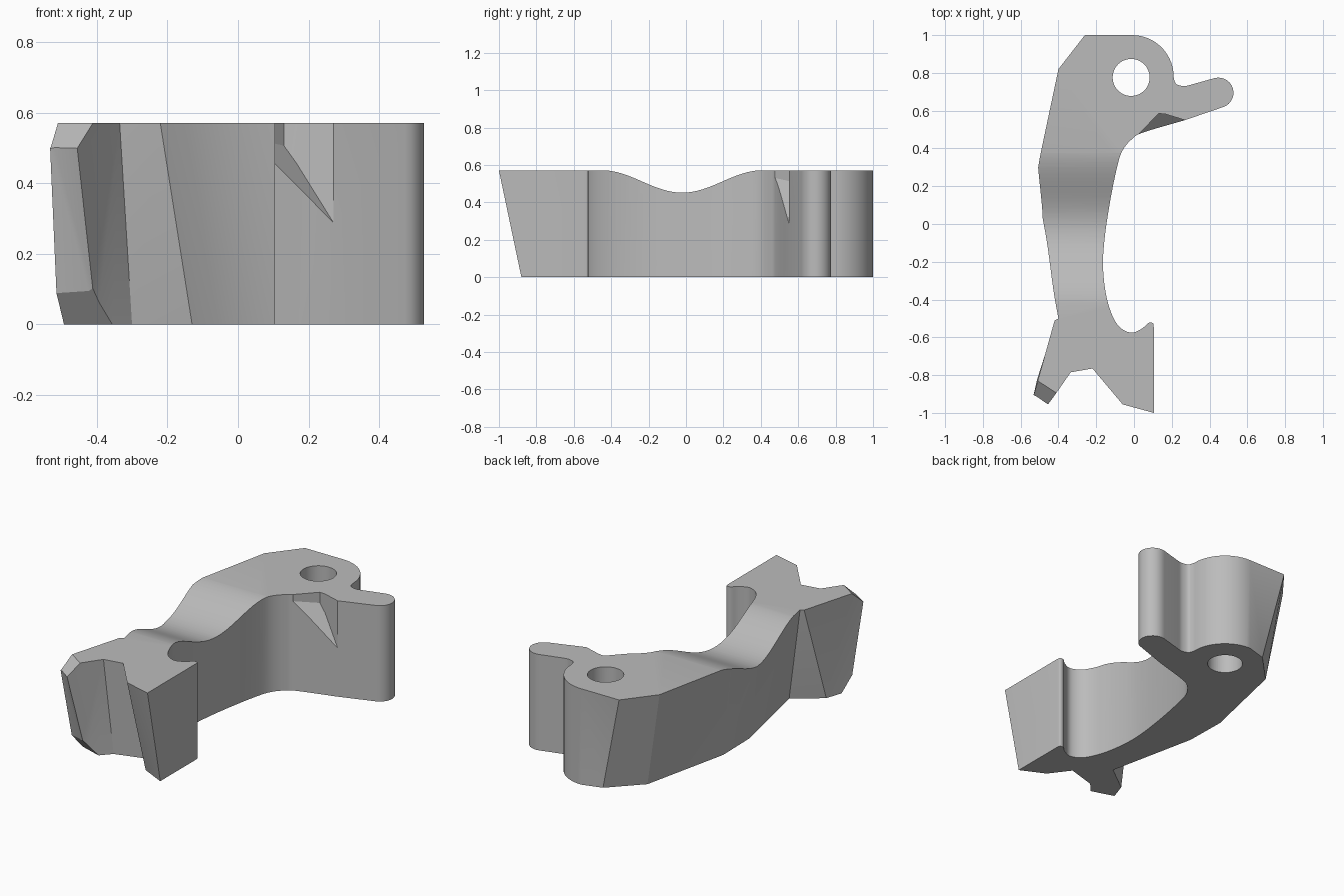
import bpy, bmesh
from math import sin, cos, pi, radians
from mathutils import Vector

if "Cube" in bpy.data.objects:
    bpy.data.objects.remove(bpy.data.objects["Cube"])

HEIGHT = 0.57

grey = bpy.data.materials.new("plain grey")
grey.use_nodes = True
colour = (0.5, 0.5, 0.5, 1)
grey.diffuse_color = colour
grey.node_tree.nodes["Principled BSDF"].inputs["Base Color"].default_value = colour


def arc(cx, cy, r, start, end, n=14):
    angles = [radians(start + (end - start) * i / n) for i in range(n + 1)]
    return [(cx + r * cos(a), cy + r * sin(a)) for a in angles]


def spline(pts, n=5):
    """Smooth path through the given points."""
    v = [Vector(p) for p in pts]
    v = [2 * v[0] - v[1]] + v + [2 * v[-1] - v[-2]]
    out = []
    for a, b, c, d in zip(v, v[1:], v[2:], v[3:]):
        for i in range(n):
            t = i / n
            p = 2 * b + (c - a) * t + (2 * a - 5 * b + 4 * c - d) * t * t
            out.append(tuple((p + (3 * b - a - 3 * c + d) * t ** 3) / 2))
    return out + [tuple(pts[-1])]


def loft(name, low, high, chamfers=()):
    """Solid between two matching closed outlines, trimmed by planes."""
    bm = bmesh.new()
    a = [bm.verts.new(p) for p in low]
    b = [bm.verts.new(p) for p in high]
    for i in range(len(a)):
        j = (i + 1) % len(a)
        bm.faces.new((a[i], a[j], b[j], b[i]))
    bm.faces.new(a)
    bm.faces.new(b)
    bmesh.ops.recalc_face_normals(bm, faces=bm.faces)
    bmesh.ops.triangulate(bm, faces=bm.faces[:])
    for tri in chamfers:
        p, q, r = map(Vector, tri)
        normal = (q - p).cross(r - p).normalized()
        if normal.dot(Vector((0, 0, HEIGHT / 2)) - p) > 0:
            normal = -normal
        geom = bm.verts[:] + bm.edges[:] + bm.faces[:]
        cut = bmesh.ops.bisect_plane(bm, geom=geom, plane_co=p, plane_no=normal, clear_outer=True)
        rim = [e for e in cut["geom_cut"] if isinstance(e, bmesh.types.BMEdge)]
        bmesh.ops.contextual_create(bm, geom=rim)
    bmesh.ops.recalc_face_normals(bm, faces=bm.faces)
    mesh = bpy.data.meshes.new(name)
    bm.to_mesh(mesh)
    bm.free()
    mesh.materials.append(grey)
    ob = bpy.data.objects.new(name, mesh)
    bpy.context.collection.objects.link(ob)
    return ob


# Straight-walled side: rounded head, finger and long inner curve
wall = arc(-0.01, 0.78, 0.22, 90, 0)
wall += spline([(0.212, 0.765), (0.225, 0.74), (0.265, 0.73), (0.3, 0.737)], 4)
wall += arc(0.447, 0.695, 0.08, 106, -72)
wall += spline([(0.27, 0.55), (0.05, 0.485), (-0.01, 0.45), (-0.06, 0.39),
                (-0.09, 0.3), (-0.13, 0.1), (-0.158, -0.1), (-0.163, -0.25),
                (-0.14, -0.41), (-0.09, -0.53), (-0.02, -0.575), (0.04, -0.555),
                (0.075, -0.525), (0.1, -0.525), (0.105, -0.55)])

# Sloping side: top point and matching bottom point
sloped = [
    ((0.105, -1.0), (0.105, -0.88)),        # front prong
    ((-0.06, -0.955), (-0.04, -0.81)),
    ((-0.22, -0.765), (-0.13, -0.69)),      # groove
    ((-0.335, -0.785), (-0.30, -0.74)),
    ((-0.463, -0.97), (-0.40, -0.85)),      # side prong
    ((-0.535, -0.92), (-0.51, -0.81)),
    ((-0.42, -0.51), (-0.46, -0.66)),       # notch behind the prong
    ((-0.40, -0.50), (-0.30, -0.54)),
    ((-0.50, 0.03), (-0.415, 0.0)),         # outer wall
    ((-0.51, 0.30), (-0.42, 0.25)),
    ((-0.40, 0.82), (-0.30, 0.79)),
    ((-0.26, 1.0), (-0.13, 0.965)),
]
top = wall + [t for t, b in sloped]
bottom = wall + [b for t, b in sloped]
prong_chamfers = [
    ((-0.51, -0.83, HEIGHT), (-0.41, -0.895, HEIGHT), (-0.53, -0.905, 0.5)),
    ((-0.485, -0.76, 0), (-0.36, -0.80, 0), (-0.41, -0.87, 0.1)),
]
body = loft("curved_bracket", [(x, y, 0) for x, y in bottom],
            [(x, y, HEIGHT) for x, y in top], prong_chamfers)

# Pivot hole
ring = arc(-0.015, 0.776, 0.098, 0, 352.5, 47)
hole = loft("hole_cutter", [(x, y, -0.1) for x, y in ring], [(x, y, 0.8) for x, y in ring])

# Saddle dip across the middle
dip = [(-0.45, 0.8)]
for i in range(33):
    t = -1 + i / 16
    dip.append((-0.02 + 0.43 * t, HEIGHT + 0.002 - 0.06 * (1 + cos(pi * t))))
dip.append((0.41, 0.8))
saddle = loft("saddle_cutter", [(-1, y, z) for y, z in dip], [(1, y, z) for y, z in dip])

# Slanted nick under the finger
nick_plan = [(0.02, 0.45), (0.03, 0.48), (0.13, 0.585), (0.165, 0.582), (0.27, 0.55), (0.3, 0.5)]
nick = loft("nick_cutter",
            [(x, y, 0.53 - 1.3 * (x - 0.03) + 1.01 * (y - 0.48)) for x, y in nick_plan],
            [(x, y, 0.8) for x, y in nick_plan])

bpy.ops.object.select_all(action='DESELECT')
bpy.context.view_layer.objects.active = body
body.select_set(True)
for cutter in (hole, saddle, nick):
    cutter.hide_render = True
    mod = body.modifiers.new(cutter.name, 'BOOLEAN')
    mod.operation = 'DIFFERENCE'
    mod.solver = 'EXACT'
    mod.object = cutter
    bpy.ops.object.modifier_apply(modifier=mod.name)
    bpy.data.objects.remove(cutter)

bpy.ops.object.shade_smooth_by_angle(angle=radians(25))
